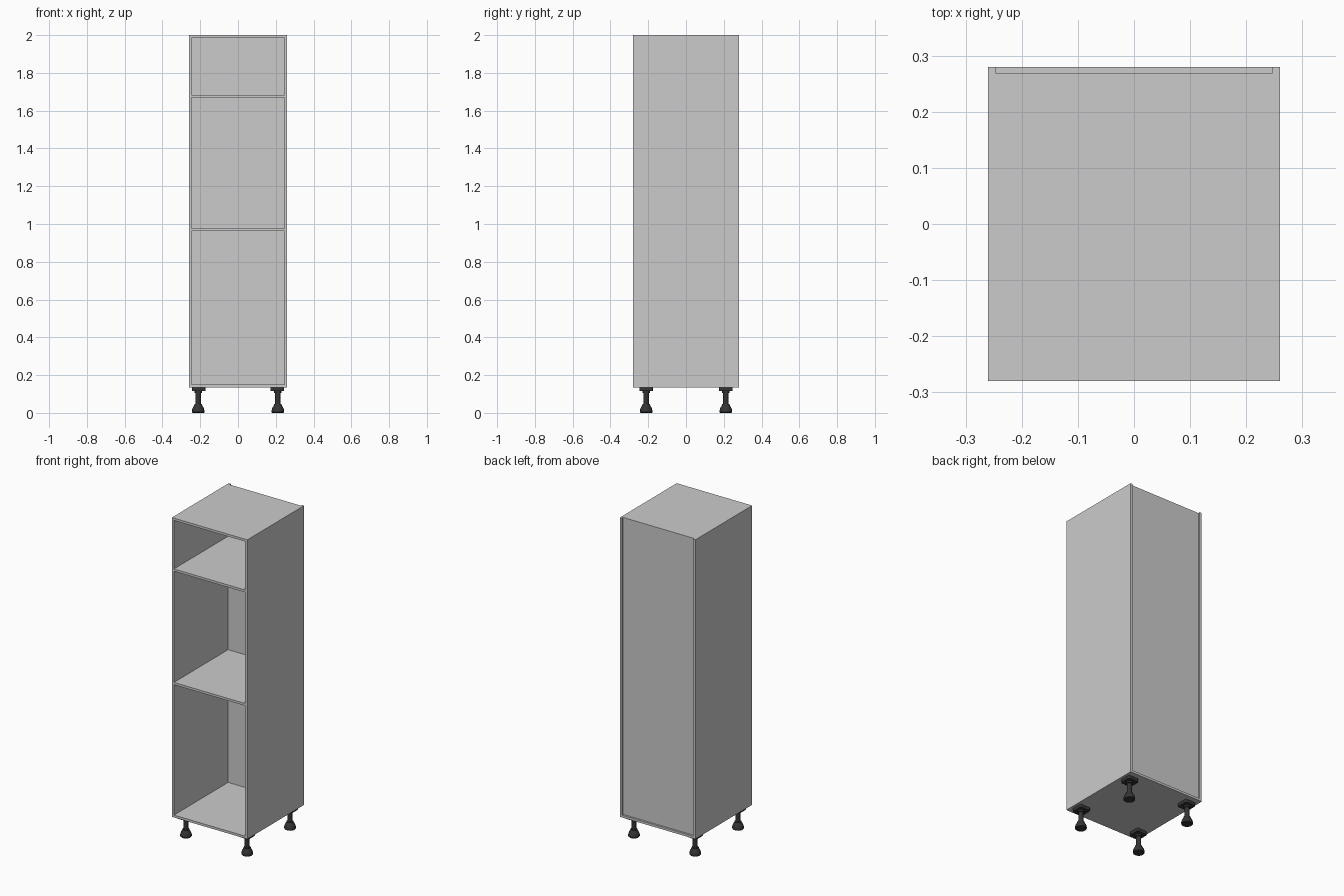
import bpy, bmesh, math

if "Cube" in bpy.data.objects:
    bpy.data.objects.remove(bpy.data.objects["Cube"])

W, D, H = 0.26, 0.28, 2.0      # half width, half depth, height
T = 0.0145                     # panel thickness
BASE = 0.135                   # underside of the carcass
BACK = 0.268                   # outer face of the recessed back panel

black = bpy.data.materials.new("black_plastic")
black.diffuse_color = (0.035, 0.035, 0.035, 1)
black.use_nodes = True
black.node_tree.nodes["Principled BSDF"].inputs["Base Color"].default_value = black.diffuse_color


def finish(name, bm, mat=None):
    bmesh.ops.recalc_face_normals(bm, faces=bm.faces)
    me = bpy.data.meshes.new(name)
    bm.to_mesh(me)
    bm.free()
    ob = bpy.data.objects.new(name, me)
    bpy.context.collection.objects.link(ob)
    if mat:
        me.materials.append(mat)
    return ob


def box(name, lo, hi, mat=None, bevel=0):
    bm = bmesh.new()
    bmesh.ops.create_cube(bm, size=1)
    for v in bm.verts:
        v.co = [(a + b) / 2 + c * (b - a) for a, b, c in zip(lo, hi, v.co)]
    if bevel:  # round the upright edges only
        up = [e for e in bm.edges if abs(e.verts[0].co.z - e.verts[1].co.z) > 1e-4]
        bmesh.ops.bevel(bm, geom=up, offset=bevel, segments=3, profile=0.5, affect='EDGES')
    return finish(name, bm, mat)


def lathe(name, profile, x, y, mat, sides=20):
    bm = bmesh.new()
    rings = []
    for r, z in profile:
        rings.append([bm.verts.new((x + r * math.cos(2 * math.pi * i / sides),
                                    y + r * math.sin(2 * math.pi * i / sides), z))
                      for i in range(sides)])
    for a, b in zip(rings, rings[1:]):
        for i in range(sides):
            j = (i + 1) % sides
            bm.faces.new((a[i], a[j], b[j], b[i]))
    bm.faces.new(rings[0])
    bm.faces.new(rings[-1])
    ob = finish(name, bm, mat)
    bpy.ops.object.select_all(action='DESELECT')
    ob.select_set(True)
    bpy.context.view_layer.objects.active = ob
    bpy.ops.object.shade_smooth_by_angle(angle=math.radians(35))
    return ob


# Carcass: sides, bottom and top (the top stops short at the back)
box("left_side", (-W, -D, BASE), (-W + T, D, H))
box("right_side", (W - T, -D, BASE), (W, D, H))
box("bottom_panel", (-W + T, -D, BASE), (W - T, D, BASE + T))
box("top_panel", (-W + T, -D, H - T), (W - T, BACK, H))
box("back_panel", (-W + T, BACK - T, BASE + T), (W - T, BACK, H - T))

# Shelves
for name, z in (("middle_shelf", 0.962), ("upper_shelf", 1.669)):
    box(name, (-W + T, -D, z), (W - T, BACK - T, z + T))

# Adjustable legs: mounting plate, collar, shaft and domed foot
leg_profile = [(0.029, 0.0), (0.033, 0.004), (0.033, 0.014), (0.030, 0.024),
               (0.025, 0.034), (0.021, 0.040), (0.020, 0.046), (0.014, 0.047),
               (0.014, 0.104), (0.020, 0.105), (0.020, 0.115)]
for sx, side in ((-1, "left"), (1, "right")):
    for sy, end in ((-1, "front"), (1, "back")):
        px, py, h = sx * 0.208, sy * 0.211, 0.036
        box(f"{end}_{side}_leg_plate", (px - h, py - h, 0.115), (px + h, py + h, BASE),
            black, bevel=0.008)
        lathe(f"{end}_{side}_leg", leg_profile, sx * 0.211, py, black)
